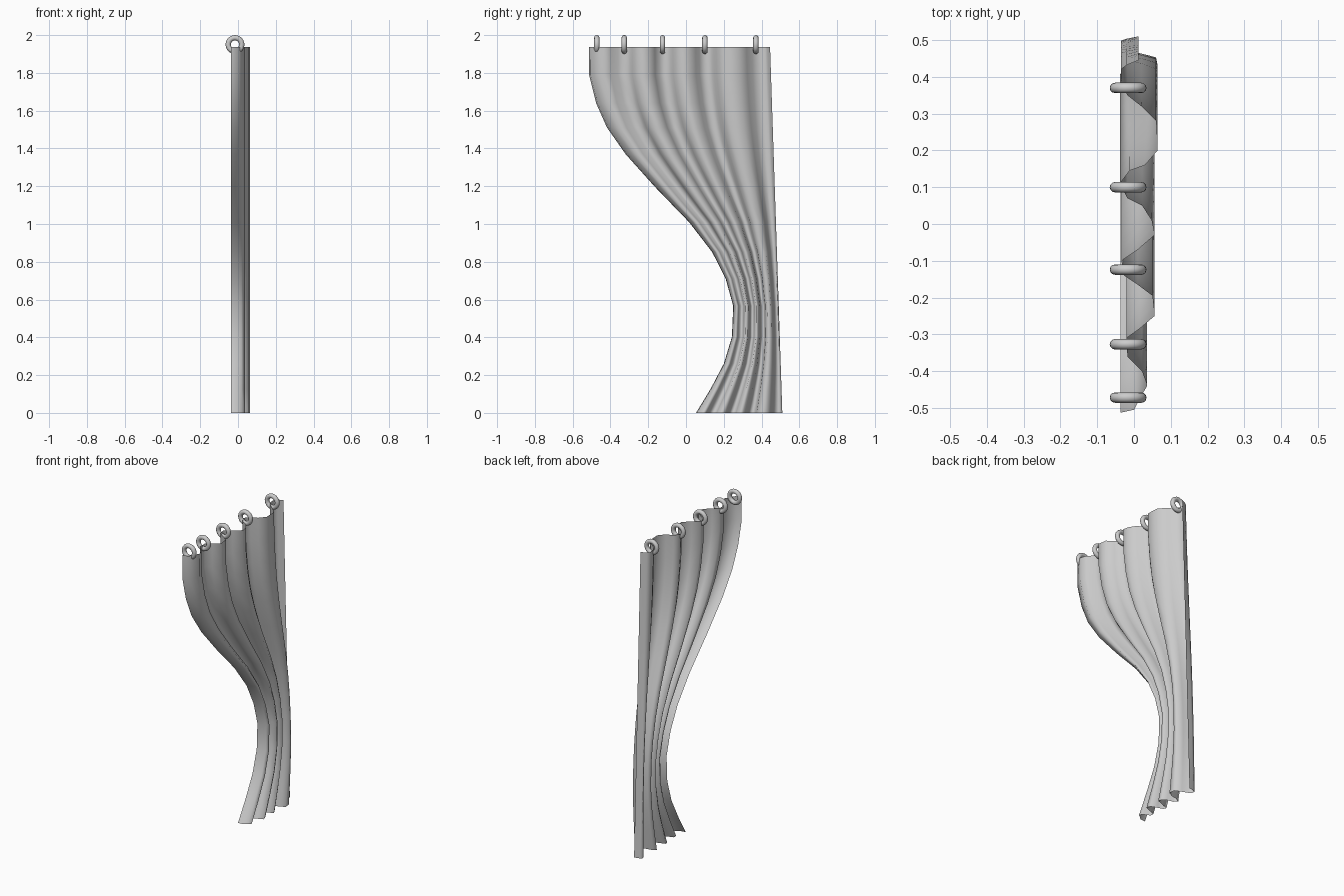
import bpy, bmesh, math

if "Cube" in bpy.data.objects:
    bpy.data.objects.remove(bpy.data.objects["Cube"])

# Pleat profile along the top hem: (y, x)
PLEATS = [(-.513, -.037), (-.505, 0), (-.47, .018), (-.44, .036), (-.40, .022), (-.36, -.018),
          (-.31, -.02), (-.285, .015), (-.25, .056), (-.195, .05), (-.165, .01), (-.14, -.027),
          (-.10, -.034), (-.07, .01), (-.03, .056), (.01, .048), (.05, .022), (.07, -.018),
          (.11, -.038), (.145, -.012), (.16, .03), (.2, .064), (.28, .06), (.32, .02),
          (.35, -.018), (.38, -.034), (.42, -.036), (.432, -.02), (.445, .012)]
# Gathered edge of the cloth: (z, y)
EDGE = [(1.938, -.513), (1.79, -.513), (1.64, -.476), (1.51, -.418), (1.37, -.32), (1.196, -.164),
        (1.01, .016), (.852, .138), (.71, .21), (.566, .25), (.402, .243), (.26, .2),
        (.127, .13), (0, .053)]


def make_cloth():
    bm = bmesh.new()
    y0, y1 = PLEATS[0][0], PLEATS[-1][0]
    rows = []
    for z, left in EDGE:
        right = .51 - .065 * z / 1.938
        rows.append([bm.verts.new((x, left + (right - left) * (y - y0) / (y1 - y0), z))
                     for y, x in PLEATS])
    for a, b in zip(rows, rows[1:]):
        for i in range(len(a) - 1):
            bm.faces.new((a[i], b[i], b[i + 1], a[i + 1]))
    me = bpy.data.meshes.new("curtain_cloth")
    bm.to_mesh(me)
    bm.free()
    ob = bpy.data.objects.new("curtain_cloth", me)
    bpy.context.collection.objects.link(ob)
    for p in me.polygons:
        p.use_smooth = True


def make_ring(y, i):
    bpy.ops.mesh.primitive_torus_add(major_radius=.036, minor_radius=.014, major_segments=24,
                                     minor_segments=12, location=(-.016, y, 1.95),
                                     rotation=(math.pi / 2, 0, 0))
    ob = bpy.context.object
    ob.name = f"curtain_ring_{i}"
    bpy.ops.object.shade_smooth()


# Gathered curtain
make_cloth()
# Hanging rings
for i, y in enumerate((-.472, -.327, -.124, .10, .37), 1):
    make_ring(y, i)
